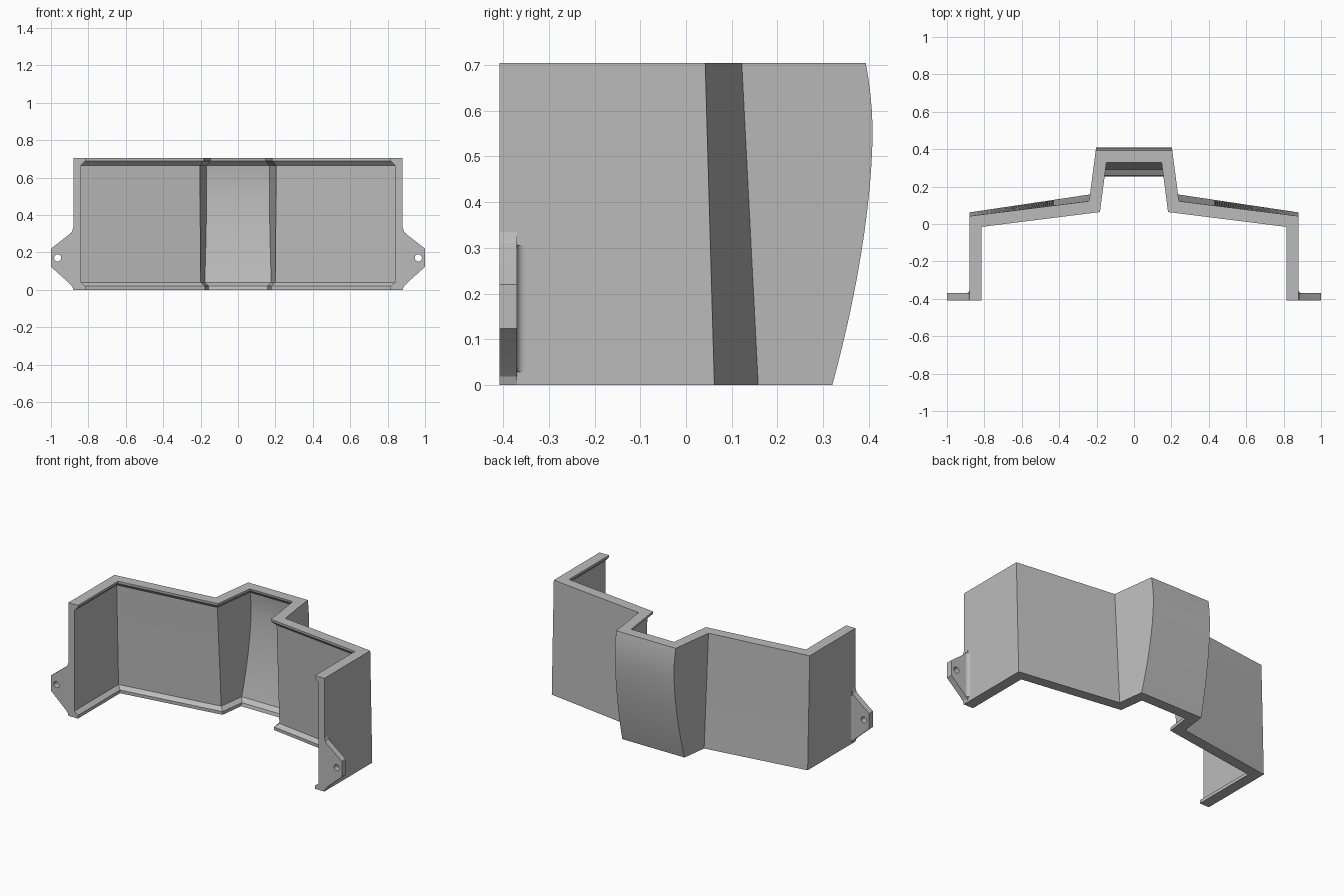
import bpy, bmesh, math
from mathutils import Vector

if "Cube" in bpy.data.objects:
    bpy.data.objects.remove(bpy.data.objects["Cube"], do_unlink=True)

HEIGHT = 0.704
FRONT = -0.408
RIM, WALL = 0.065, 0.04

grey = bpy.data.materials.new("light grey plastic")
grey.use_nodes = True
colour = (0.5, 0.5, 0.5, 1)
grey.diffuse_color = colour
grey.node_tree.nodes["Principled BSDF"].inputs["Base Color"].default_value = colour


def finish(bm, name):
    bmesh.ops.recalc_face_normals(bm, faces=bm.faces)
    mesh = bpy.data.meshes.new(name)
    bm.to_mesh(mesh)
    bm.free()
    mesh.materials.append(grey)
    obj = bpy.data.objects.new(name, mesh)
    bpy.context.collection.objects.link(obj)
    bpy.ops.object.select_all(action="DESELECT")
    bpy.context.view_layer.objects.active = obj
    obj.select_set(True)
    bpy.ops.object.shade_smooth_by_angle(angle=math.radians(18))
    return obj


def bulge(z):
    # Depth of the curved rear face
    d = z - 0.55
    return 0.408 - (0.015 * (d / 0.154) ** 2 if d > 0 else 0.088 * (-d / 0.55) ** 1.7)


def side_x(y):
    # Slanted flank of the central channel
    return 0.24 - 0.13 * (y - 0.122)


def outline(z):
    # Outer plan of the shell at one height, right to left
    k = z / HEIGHT
    corner, step, back = 0.062 - 0.02 * k, 0.158 - 0.036 * k, bulge(z)
    half = [(0.88, FRONT), (0.88, corner), (side_x(step), step), (side_x(back), back)]
    return [Vector(p) for p in half] + [Vector((-x, y)) for x, y in reversed(half)]


def inset(points, t):
    # Mitred offset toward the inside of the shell
    normals = []
    for a, b in zip(points, points[1:]):
        d = (b - a).normalized()
        normals.append(Vector((-d.y, d.x)))
    result = [points[0] + normals[0] * t]
    for p, m, n in zip(points[1:-1], normals, normals[1:]):
        result.append(p + (m + n) * (t / (1 + m.dot(n))))
    return result + [points[-1] + normals[-1] * t]


# Folded shell with thicker chamfered rims at top and bottom
levels = [(0, RIM), (0.02, RIM), (0.04, WALL)]
steps = 20
levels += [(0.04 + 0.625 * i / steps, WALL) for i in range(1, steps + 1)]
levels += [(0.69, RIM), (HEIGHT, RIM)]
bm = bmesh.new()
rings = []
for z, t in levels:
    outer = outline(z)
    loop = outer + inset(outer, t)[::-1]
    rings.append([bm.verts.new((p.x, p.y, z)) for p in loop])
n = len(rings[0])
for low, high in zip(rings, rings[1:]):
    for i in range(n):
        j = (i + 1) % n
        bm.faces.new((low[i], low[j], high[j], high[i]))
for ring in (rings[0], rings[-1]):
    for i in range(n // 2 - 1):
        bm.faces.new((ring[i], ring[i + 1], ring[n - 2 - i], ring[n - 1 - i]))
finish(bm, "folded_shell")


def edge_loop(bm, points):
    verts = [bm.verts.new(p) for p in points]
    return [bm.edges.new((verts[i - 1], verts[i])) for i in range(len(verts))]


def extrude(bm, faces, offset):
    new = bmesh.ops.extrude_face_region(bm, geom=faces)["geom"]
    bmesh.ops.translate(bm, vec=offset, verts=[v for v in new if isinstance(v, bmesh.types.BMVert)])


# Mounting ears with a screw hole, and a fillet against the side wall
ear_plan = [(0.87, 0.0), (0.88, 0.0), (0.886, 0.018), (0.903, 0.036), (1, 0.123),
            (1, 0.22), (0.905, 0.294), (0.888, 0.31), (0.88, 0.335), (0.87, 0.335)]
for side, label in ((1, "left"), (-1, "right")):
    bm = bmesh.new()
    edges = edge_loop(bm, [(side * x, FRONT, z) for x, z in ear_plan])
    turns = [math.tau * i / 24 for i in range(24)]
    edges += edge_loop(bm, [(side * (0.964 + 0.019 * math.cos(a)), FRONT, 0.171 + 0.019 * math.sin(a))
                            for a in turns])
    bmesh.ops.triangle_fill(bm, edges=edges, use_beauty=True)
    extrude(bm, bm.faces[:], (0, 0.038, 0))
    finish(bm, label + "_mounting_ear")

    bm = bmesh.new()
    arc = [math.pi / 2 * i / 6 for i in range(7)]
    section = [(0.875, -0.375)] + [(0.898 - 0.018 * math.sin(a), -0.352 - 0.018 * math.cos(a)) for a in arc]
    face = bm.faces.new([bm.verts.new((side * x, y, 0.028)) for x, y in section])
    extrude(bm, [face], (0, 0, 0.277))
    finish(bm, label + "_ear_fillet")
